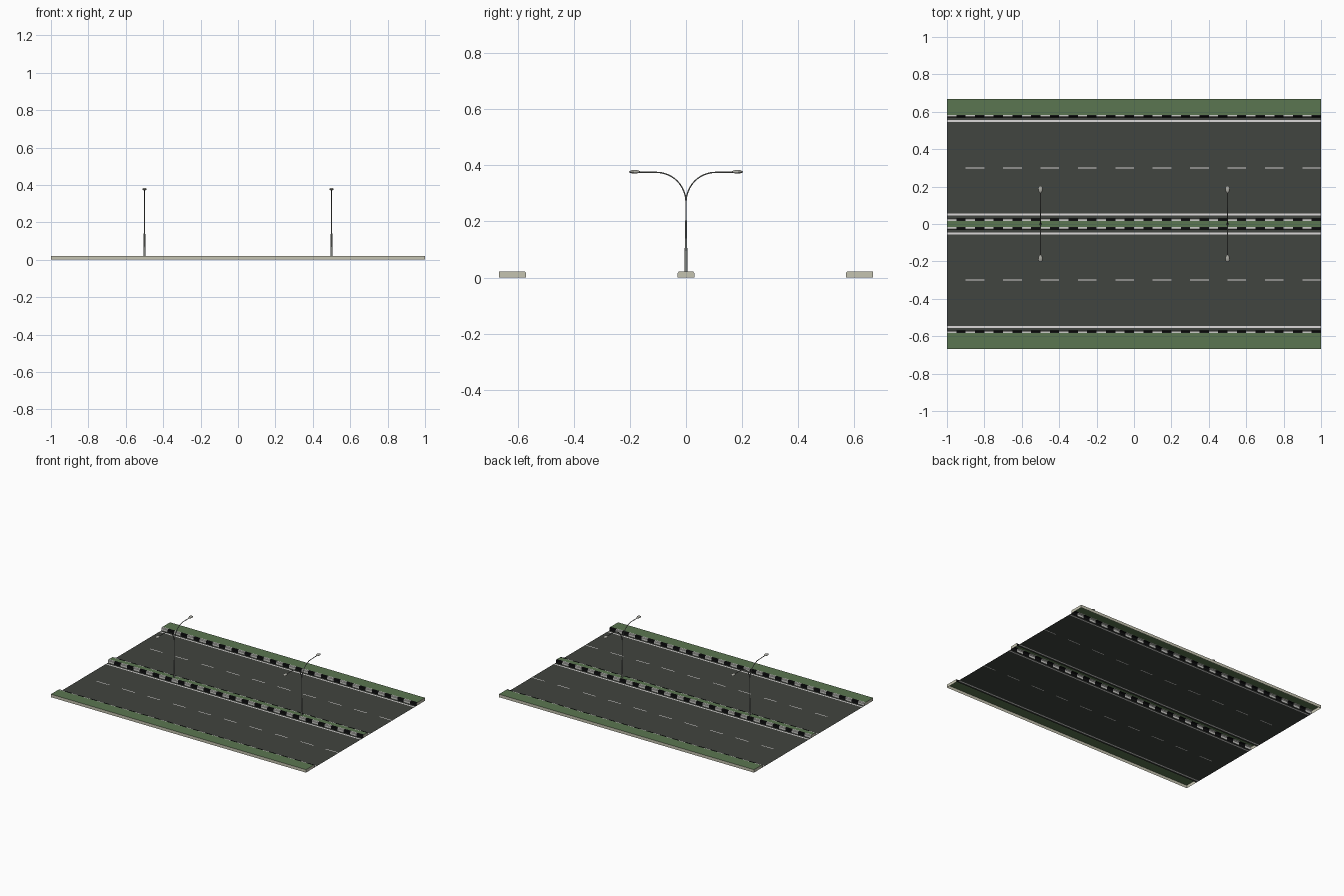
import bpy, bmesh, math
from mathutils import Vector

if "Cube" in bpy.data.objects:
    bpy.data.objects.remove(bpy.data.objects["Cube"])


def material(name, r, g, b):
    m = bpy.data.materials.new(name)
    m.diffuse_color = (r, g, b, 1)
    m.use_nodes = True
    m.node_tree.nodes["Principled BSDF"].inputs["Base Color"].default_value = m.diffuse_color
    return m


ASPHALT = material("asphalt", 0.053, 0.058, 0.050)
LINE = material("road_paint", 0.72, 0.70, 0.70)
GRASS = material("grass", 0.105, 0.180, 0.082)
STONE = material("kerb_stone", 0.56, 0.55, 0.44)
BLACK = material("kerb_black", 0.006, 0.006, 0.007)
WHITE = material("kerb_white", 0.60, 0.60, 0.57)
METAL = material("lamp_metal", 0.22, 0.23, 0.21)
LENS = material("lamp_head_grey", 0.40, 0.40, 0.36)


def finish(name, bm, mats, smooth=False):
    me = bpy.data.meshes.new(name)
    bm.to_mesh(me)
    bm.free()
    for m in mats:
        me.materials.append(m)
    ob = bpy.data.objects.new(name, me)
    bpy.context.collection.objects.link(ob)
    if smooth:
        bpy.ops.object.select_all(action='DESELECT')
        ob.select_set(True)
        bpy.context.view_layer.objects.active = ob
        bpy.ops.object.shade_smooth_by_angle(angle=math.radians(40))
    return ob


# Carriageways: flat strips, with painted lines as their own faces
def carriageway(name, s):
    bm = bmesh.new()

    def quad(x0, x1, y0, y1, mat):
        f = bm.faces.new([bm.verts.new((x, s * y, 0)) for x, y in
                          ((x0, y0), (x1, y0), (x1, y1), (x0, y1))])
        f.material_index = mat
        if f.normal.z < 0 or s < 0:
            f.normal_flip()

    ys = (0.03, 0.045, 0.055, 0.297, 0.303, 0.545, 0.555, 0.57)
    for i, (y0, y1) in enumerate(zip(ys, ys[1:])):
        if i == 3:                        # dashed lane divider
            for k in range(20):
                quad(-1 + k * 0.1, -0.9 + k * 0.1, y0, y1, k % 2)
        else:
            quad(-1, 1, y0, y1, int(i in (1, 5)))
    bmesh.ops.remove_doubles(bm, verts=bm.verts, dist=1e-5)
    return finish(name, bm, [ASPHALT, LINE])


# Raised strips: open-bottomed profile swept along x, kerb painted in blocks
def raised_strip(name, profile, kinds, s=1):
    bm = bmesh.new()
    n = 40
    rows = [[bm.verts.new((-1 + 2 * i / n, s * y, z)) for y, z in profile]
            for i in range(n + 1)]
    for i in range(n):
        for j, kind in enumerate(kinds):
            f = bm.faces.new((rows[i][j], rows[i + 1][j],
                              rows[i + 1][j + 1], rows[i][j + 1]))
            f.material_index = {"grass": 0, "stone": 1, "kerb": 2 + (i + 1) % 2}[kind]
    for row in (rows[0], rows[-1]):       # end caps
        bm.faces.new(row).material_index = 1
    bmesh.ops.recalc_face_normals(bm, faces=bm.faces)
    if sum(f.normal.z * f.calc_area() for f in bm.faces) < 0:
        bmesh.ops.reverse_faces(bm, faces=bm.faces)
    return finish(name, bm, [GRASS, STONE, BLACK, WHITE])


H = 0.021
verge = [(0.57, 0), (0.57, 0.016), (0.574, H), (0.584, H), (0.667, H), (0.667, 0)]
for side, s in (("left", 1), ("right", -1)):
    carriageway(side + "_carriageway", s)
    raised_strip(side + "_verge", verge, ["kerb"] * 3 + ["grass", "stone"], s)

half = [(0.03, 0), (0.03, 0.016), (0.026, H), (0.016, H)]
median = half + [(-y, z) for y, z in reversed(half)]
raised_strip("median", median, ["kerb"] * 3 + ["grass"] + ["kerb"] * 3)


# Tube along a path lying in the yz plane, with a radius at each point
def tube(bm, path, sides=10):
    pts = [Vector((0, y, z)) for y, z, r in path]
    rings = []
    for i, p in enumerate(pts):
        t = (pts[min(i + 1, len(pts) - 1)] - pts[max(i - 1, 0)]).normalized()
        u = Vector((1, 0, 0))
        v = t.cross(u)
        rings.append([bm.verts.new(p + path[i][2] * (math.cos(a) * u + math.sin(a) * v))
                      for a in (2 * math.pi * k / sides for k in range(sides))])
    for a, b in zip(rings, rings[1:]):
        for k in range(sides):
            bm.faces.new((a[k], a[(k + 1) % sides], b[(k + 1) % sides], b[k]))
    bm.faces.new(rings[0])
    bm.faces.new(rings[-1])


# Double street lamps on the median
for label, x in (("left", -0.5), ("right", 0.5)):
    bm = bmesh.new()
    tube(bm, [(0, 0.02, 0.0065), (0, 0.085, 0.005), (0, 0.138, 0.0042),
              (0, 0.142, 0.003), (0, 0.272, 0.0026)])
    bmesh.ops.recalc_face_normals(bm, faces=bm.faces)
    finish(label + "_lamp_post", bm, [METAL], True).location.x = x

    bm = bmesh.new()
    for s in (1, -1):
        arc = [(s * 0.105 * (1 - math.cos(a)), 0.268 + 0.107 * math.sin(a), 0.0024)
               for a in (math.pi / 2 * k / 12 for k in range(13))]
        tube(bm, arc + [(s * 0.172, 0.376, 0.0024)])
    bmesh.ops.recalc_face_normals(bm, faces=bm.faces)
    finish(label + "_lamp_arms", bm, [METAL], True).location.x = x

    # Flattened lamp heads, wider towards the tip
    bm = bmesh.new()
    for s in (1, -1):
        new = bmesh.ops.create_uvsphere(bm, u_segments=16, v_segments=8, radius=1)["verts"]
        for v in new:
            w = 0.012 * (1 + 0.25 * v.co.y)
            v.co = Vector((v.co.x * w, s * (0.183 + 0.02 * v.co.y),
                           0.376 + v.co.z * (0.008 if v.co.z > 0 else 0.005)))
    bmesh.ops.recalc_face_normals(bm, faces=bm.faces)
    finish(label + "_lamp_heads", bm, [LENS], True).location.x = x
